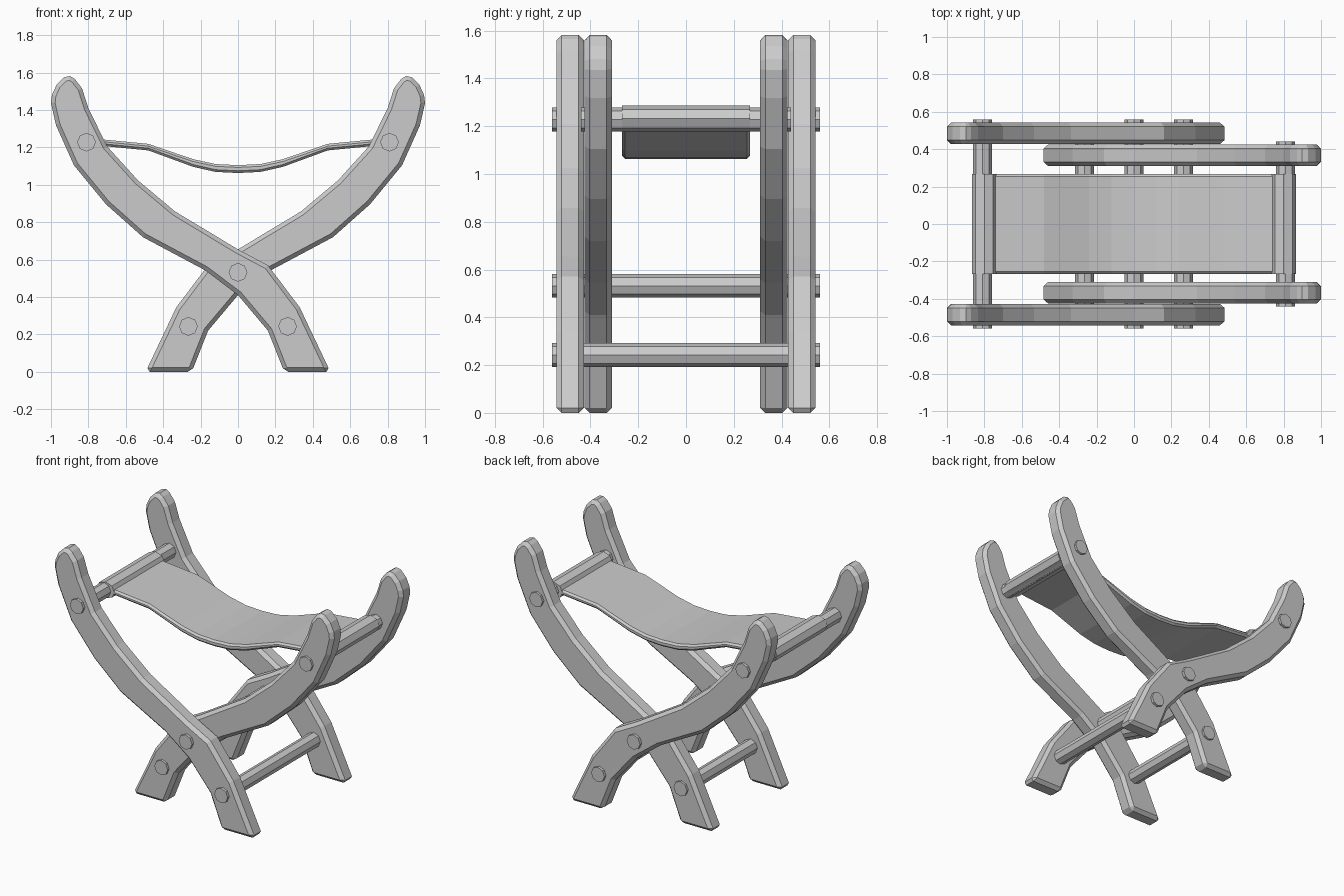
import bpy, bmesh, math

if "Cube" in bpy.data.objects:
    bpy.data.objects.remove(bpy.data.objects["Cube"])

# S-curved leg outline (x, z), running from upper left to lower right
LEG = [(-0.898, 1.582), (-0.872, 1.565), (-0.834, 1.516), (-0.80, 1.41), (-0.70, 1.206),
       (-0.535, 1.024), (-0.337, 0.858), (0.0, 0.655), (0.16, 0.57), (0.33, 0.345),
       (0.494, 0.0), (0.247, 0.0), (0.16, 0.22), (0.0, 0.41), (-0.176, 0.543),
       (-0.508, 0.72), (-0.706, 0.896), (-0.877, 1.104), (-0.973, 1.318), (-1.0, 1.436),
       (-0.995, 1.48), (-0.97, 1.535), (-0.93, 1.575)]

# left half of the sagging seat: (x, top z, bottom z)
SAG = [(-0.77, 1.247, 1.212), (-0.48, 1.219, 1.184), (-0.24, 1.137, 1.096),
       (-0.12, 1.111, 1.069), (0.0, 1.105, 1.063)]


def slab(name, outline, y0, y1, bevel):
    """Extrude an xz outline along y and chamfer its sharp edges."""
    bm = bmesh.new()
    face = bm.faces.new([bm.verts.new((x, y0, z)) for x, z in outline])
    new = bmesh.ops.extrude_face_region(bm, geom=[face])["geom"]
    bmesh.ops.translate(bm, vec=(0, y1 - y0, 0),
                        verts=[v for v in new if isinstance(v, bmesh.types.BMVert)])
    bmesh.ops.recalc_face_normals(bm, faces=bm.faces)
    mesh = bpy.data.meshes.new(name)
    bm.to_mesh(mesh)
    bm.free()
    obj = bpy.data.objects.new(name, mesh)
    bpy.context.collection.objects.link(obj)
    mod = obj.modifiers.new("chamfer", 'BEVEL')
    mod.width = bevel
    mod.segments = 1
    mod.limit_method = 'ANGLE'
    mod.angle_limit = math.radians(50)
    return obj


def rod(name, x, z, half, r=0.05, rx=None):
    """Eight-sided rod along y."""
    bpy.ops.mesh.primitive_cylinder_add(vertices=8, radius=r, depth=2 * half,
                                        location=(x, 0, z), rotation=(math.pi / 2, 0, 0))
    obj = bpy.context.object
    obj.name = name
    if rx:
        obj.scale.x = rx / r
    return obj


# crossing legs: outer pair leans left, inner pair leans right
mirrored = [(-x, z) for x, z in LEG]
for side, s in (("front", -1), ("back", 1)):
    slab(side + "_outer_leg", LEG, s * 0.427, s * 0.542, 0.022)
    slab(side + "_inner_leg", mirrored, s * 0.31, s * 0.425, 0.022)

# rods through the legs
rod("pivot_rod", 0, 0.532, 0.56)
for side, s, top_half, foot_half in (("left", -1, 0.56, 0.44), ("right", 1, 0.44, 0.56)):
    rod(side + "_seat_rod", s * 0.81, 1.228, top_half)
    rod(side + "_foot_rod", s * 0.265, 0.243, foot_half)
    # seat fabric loop around the rod
    rod(side + "_seat_sleeve", s * 0.80, 1.231, 0.267, 0.055, 0.067)

# sagging sling seat
full = SAG + [(-x, t, b) for x, t, b in reversed(SAG[:-1])]
slab("seat_sling", [(x, t) for x, t, b in full] + [(x, b) for x, t, b in reversed(full)],
     -0.267, 0.267, 0.012)
